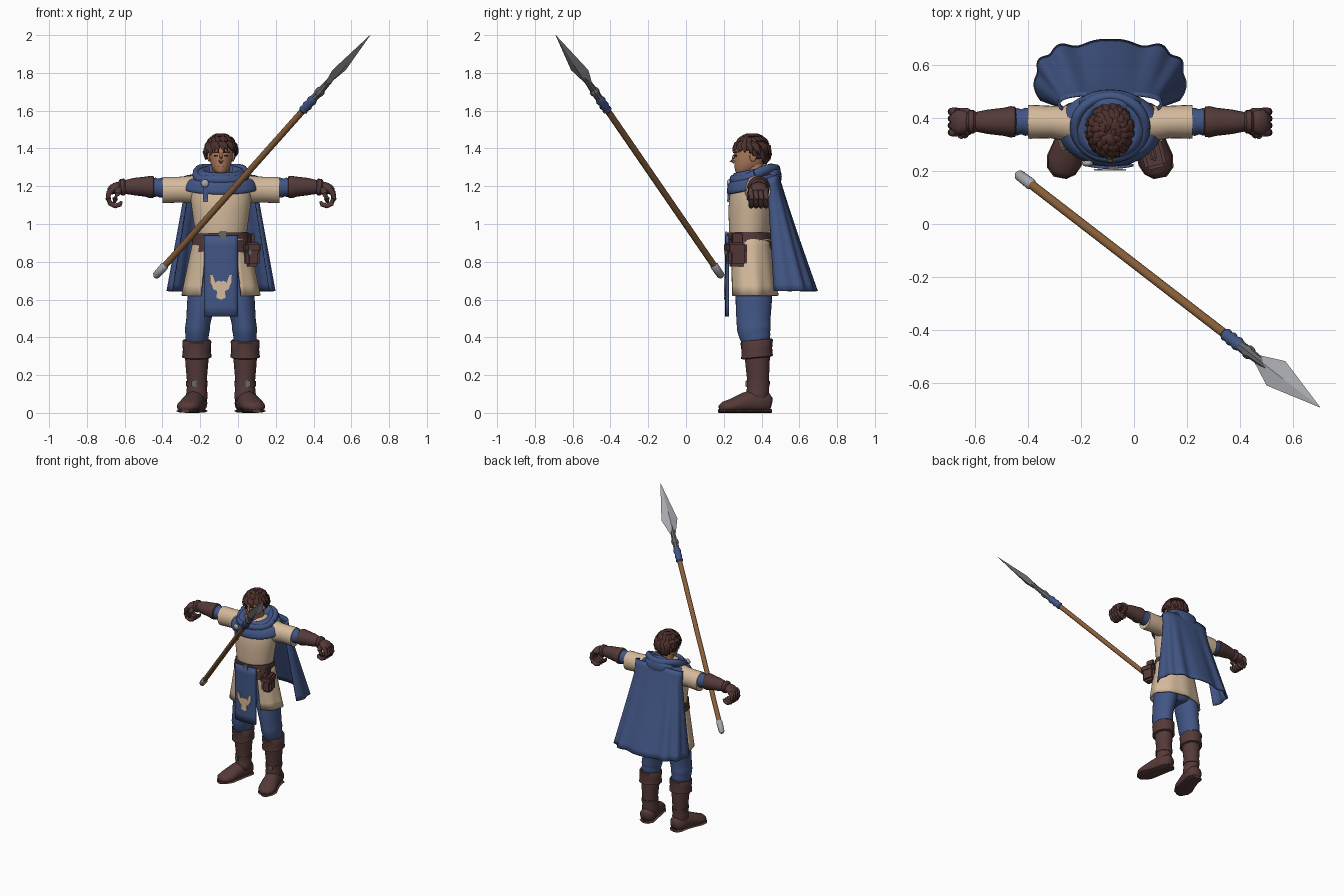
import bpy, bmesh, math, random
from mathutils import Vector, Matrix

random.seed(4)
if "Cube" in bpy.data.objects:
    bpy.data.objects.remove(bpy.data.objects["Cube"])

CX = -0.09  # centre line of the figure
V = Vector


def material(name, r, g, b):
    m = bpy.data.materials.new(name)
    m.use_nodes = True
    m.diffuse_color = (r, g, b, 1)
    m.node_tree.nodes["Principled BSDF"].inputs["Base Color"].default_value = (r, g, b, 1)
    return m


BLUE = material("blue cloth", .054, .092, .235)
CREAM = material("cream cloth", .66, .49, .33)
BROWN = material("brown leather", .09, .042, .04)
HAIR = material("dark brown hair", .075, .03, .025)
SKIN = material("tan skin", .40, .19, .105)
WOOD = material("wood", .25, .115, .042)
STEEL = material("pale steel", .38, .39, .42)
IRON = material("dark iron", .13, .135, .15)
DARK = material("near black", .02, .012, .012)


def finish(name, bm, mat, subdiv=0, solid=0, angle=40):
    bmesh.ops.recalc_face_normals(bm, faces=bm.faces)
    me = bpy.data.meshes.new(name)
    bm.to_mesh(me)
    bm.free()
    me.materials.append(mat)
    ob = bpy.data.objects.new(name, me)
    bpy.context.collection.objects.link(ob)
    bpy.ops.object.select_all(action='DESELECT')
    ob.select_set(True)
    bpy.context.view_layer.objects.active = ob
    bpy.ops.object.shade_smooth_by_angle(angle=math.radians(angle))
    if solid:
        m = ob.modifiers.new("thickness", 'SOLIDIFY')
        m.thickness, m.offset = solid, 0
    if subdiv:
        ob.modifiers.new("smooth", 'SUBSURF').levels = subdiv
    return ob


def skin_rings(bm, rings, caps=True):
    rows = [[bm.verts.new(p) for p in r] for r in rings]
    n = len(rows[0])
    for a, b in zip(rows, rows[1:]):
        for i in range(n):
            bm.faces.new((a[i], a[(i + 1) % n], b[(i + 1) % n], b[i]))
    if caps:
        bm.faces.new(rows[0])
        bm.faces.new(rows[-1])


def loft(name, rings, mat, n=24, tilt=(0, 0), x=CX, caps=True, **kw):
    """Stack of horizontal ovals given as (z, rx, ry, cy)."""
    bm = bmesh.new()
    circle = [(math.cos(i * math.tau / n), math.sin(i * math.tau / n)) for i in range(n)]
    skin_rings(bm, [[V((x + rx * c, cy + ry * s, z + tilt[0] * rx * c + tilt[1] * ry * s))
                     for c, s in circle] for z, rx, ry, cy in rings], caps)
    return finish(name, bm, mat, **kw)


def add_tube(bm, path, radii, n=12, floor=None):
    path = [V(p) for p in path]
    rings = []
    for i, p in enumerate(path):
        t = (path[min(i + 1, len(path) - 1)] - path[max(i - 1, 0)]).normalized()
        up = V((0, 0, 1)) if abs(t.z) < .95 else V((0, 1, 0))
        side = t.cross(up).normalized()
        top = side.cross(t)
        r = radii[i]
        a, b = r if isinstance(r, tuple) else (r, r)
        ring = [p + side * a * math.cos(k * math.tau / n) + top * b * math.sin(k * math.tau / n)
                for k in range(n)]
        if floor is not None:
            for q in ring:
                q.z = max(q.z, floor)
        rings.append(ring)
    skin_rings(bm, rings)


def tube(name, path, radii, mat, n=16, floor=None, **kw):
    bm = bmesh.new()
    add_tube(bm, path, radii, n, floor)
    return finish(name, bm, mat, **kw)


def sheet(name, f, nu, nv, mat, **kw):
    bm = bmesh.new()
    g = [[bm.verts.new(f(i / nu, j / nv)) for i in range(nu + 1)] for j in range(nv + 1)]
    for j in range(nv):
        for i in range(nu):
            bm.faces.new((g[j][i], g[j][i + 1], g[j + 1][i + 1], g[j + 1][i]))
    return finish(name, bm, mat, **kw)


def box(name, loc, size, mat, turn=0, bevel=.008):
    bm = bmesh.new()
    m = Matrix.Translation(loc) @ Matrix.Rotation(turn, 4, 'Z') @ Matrix.Diagonal((*size, 1))
    bmesh.ops.create_cube(bm, size=1, matrix=m)
    if bevel:
        bmesh.ops.bevel(bm, geom=bm.edges[:], offset=bevel, segments=2, affect='EDGES')
    return finish(name, bm, mat)


def ball(name, loc, size, mat):
    bm = bmesh.new()
    bmesh.ops.create_uvsphere(bm, u_segments=20, v_segments=12, radius=1,
                              matrix=Matrix.Translation(loc) @ Matrix.Diagonal((*size, 1)))
    return finish(name, bm, mat)


def spow(x, p):
    return math.copysign(abs(x) ** p, x)


# Torso and open-fronted skirt
loft("tunic_body", [(.9, .135, .105, .335), (.95, .137, .107, .335), (1.05, .152, .117, .34),
                    (1.14, .165, .12, .345), (1.21, .165, .11, .355), (1.26, .12, .09, .365),
                    (1.28, .07, .06, .37)], CREAM, subdiv=1)


def skirt(u, v):
    a = -math.pi / 2 + .56 + u * (math.tau - 1.12)
    wave = 1 + .025 * v * math.sin(a * 9)
    return (CX + (.138 + .064 * v) * wave * math.cos(a),
            .335 + .02 * v + (.11 + .016 * v) * wave * math.sin(a), .94 - .32 * v)


sheet("tunic_skirt", skirt, 48, 6, CREAM, solid=.012)
sheet("tabard", lambda u, v: (CX + (u - .5) * .176, .212 + .04 * (u - .5) ** 2, .94 - .43 * v),
      8, 8, BLUE, solid=.01)

# Winged patch on the tabard
half = [(0, .695), (.015, .70), (.03, .69), (.045, .73), (.06, .735), (.058, .69),
        (.04, .655), (.02, .645), (.025, .61), (0, .60)]
outline = half + [(-x, z) for x, z in half[-2:0:-1]]
bm = bmesh.new()
face = bm.faces.new([bm.verts.new((CX + x, .208, z)) for x, z in outline])
ext = bmesh.ops.extrude_face_region(bm, geom=[face])["geom"]
bmesh.ops.translate(bm, vec=(0, -.006, 0), verts=[e for e in ext if isinstance(e, bmesh.types.BMVert)])
finish("tabard_patch", bm, CREAM)

# Belts, buckle and pouch
for name, z, tilt, grow in (("waist_belt", .935, .03, .008), ("hanging_belt", .885, -.16, .014),
                            ("crossed_belt", .885, .14, .011)):
    loft(name, [(z - .018, .141 + grow, .112 + grow, .335), (z + .018, .137 + grow, .11 + grow, .335)],
         BROWN, n=40, tilt=(tilt, 0))
box("belt_buckle", (CX + .01, .214, .937), (.045, .016, .046), IRON, bevel=.004)
box("pouch", (.07, .268, .835), (.075, .1, .12), BROWN, .25, .016)
box("pouch_flap", (.072, .262, .875), (.084, .108, .055), BROWN, .25, .012)
box("pouch_clasp", (.062, .212, .85), (.016, .016, .028), IRON, .25, .003)
box("pouch_strap", (.07, .268, .915), (.024, .06, .07), BROWN, .25, .006)

# Hips
loft("hips", [(.92, .12, .095, .34), (.75, .15, .105, .355), (.64, .135, .1, .36), (.6, .07, .08, .36)],
     BLUE, subdiv=1)

# Legs, boots, arms and gloves, mirrored
for s, side in ((1, "left"), (-1, "right")):
    def P(off, y, z):
        return (CX + s * off, y, z)

    tube(side + "_trouser_leg",
         [P(.08, .36, .72), P(.098, .36, .62), P(.112, .357, .54), P(.122, .357, .47), P(.125, .36, .445),
          P(.127, .362, .415), P(.127, .37, .39), P(.127, .375, .34)],
         [(.08, .1), (.082, .1), (.072, .096), (.064, .09), (.07, .094), (.062, .084), (.065, .084), .055],
         BLUE, subdiv=1)
    bx = CX + s * .128
    loft(side + "_boot_shaft", [(.05, .06, .062, .375), (.1, .058, .062, .378), (.15, .05, .056, .382),
                                (.22, .058, .062, .38), (.3, .064, .068, .377), (.34, .064, .07, .376)],
         BROWN, x=bx, subdiv=1)
    loft(side + "_boot_cuff", [(.29, .066, .072, .376), (.295, .078, .084, .376), (.335, .074, .081, .375),
                               (.378, .077, .086, .374), (.386, .072, .08, .374), (.37, .06, .07, .374)],
         BROWN, x=bx, tilt=(0, .1))
    loft(side + "_ankle_strap", [(.14, .057, .062, .381), (.17, .058, .063, .381)], BROWN, x=bx)
    box(side + "_ankle_buckle", (bx + s * .015, .32, .155), (.026, .012, .034), IRON, bevel=.003)
    tube(side + "_foot", [P(.12, .45, .045), P(.123, .43, .05), P(.135, .37, .06), P(.15, .31, .052),
                          P(.172, .24, .036), P(.183, .2, .03), P(.188, .178, .026)],
         [(.03, .035), (.052, .056), (.054, .066), (.057, .056), (.064, .038), (.052, .03), (.022, .016)],
         BROWN, floor=.012, angle=60)
    tube(side + "_sole", [P(.12, .452, .01), P(.123, .43, .01), P(.135, .37, .01), P(.15, .31, .01),
                          P(.172, .24, .01), P(.184, .2, .01), P(.189, .174, .01)],
         [(.034, .01), (.056, .01), (.054, .01), (.059, .01), (.068, .01), (.056, .01), (.025, .01)],
         BROWN, n=8, floor=0)

    tube(side + "_sleeve", [P(.08, .37, 1.185), P(.15, .378, 1.183), P(.22, .384, 1.182), P(.3, .385, 1.18),
                            P(.31, .385, 1.18), P(.305, .385, 1.18)],
         [(.075, .075), (.068, .074), (.061, .068), (.064, .07), (.063, .069), (.045, .05)], CREAM, n=24)
    tube(side + "_undersleeve", [P(.29, .385, 1.19), P(.32, .385, 1.192), P(.335, .385, 1.193),
                                 P(.35, .385, 1.194), P(.37, .385, 1.195)],
         [.05, .053, .047, .052, .045], BLUE)
    tube(side + "_bracer", [P(.352, .385, 1.196), P(.358, .385, 1.196), P(.375, .385, 1.196),
                            P(.4, .385, 1.198), P(.46, .385, 1.198), P(.505, .385, 1.196),
                            P(.513, .385, 1.196), P(.53, .385, 1.195), P(.538, .385, 1.194)],
         [.045, .057, .059, .053, .046, .037, .044, .044, .034], BROWN, n=20)
    tube(side + "_palm", [P(.525, .385, 1.195), P(.55, .385, 1.195), P(.575, .383, 1.185), P(.597, .382, 1.165)],
         [(.033, .03), (.046, .03), (.05, .028), (.044, .018)], BROWN, subdiv=1)
    bm = bmesh.new()
    for k in range(4):
        y = .345 + k * .026
        add_tube(bm, [P(.575, y, 1.185), P(.593, y, 1.165), P(.597, y, 1.135), P(.585, y, 1.108),
                      P(.56, y, 1.096), P(.535, y, 1.104), P(.526, y, 1.12)],
                 [.015, .016, .015, .0145, .014, .013, .007], 10)
    add_tube(bm, [P(.54, .355, 1.185), P(.55, .338, 1.16), P(.56, .335, 1.135), P(.563, .345, 1.115)],
             [.018, .017, .015, .008], 10)
    finish(side + "_glove_fingers", bm, BROWN, angle=60)

    # Features of the face on this side
    ball(side + "_ear", P(.063, .355, 1.355), (.01, .018, .025), SKIN)
    box(side + "_eye", P(.026, .262, 1.362), (.022, .008, .009), DARK, s * .35, 0)
    box(side + "_eyebrow", P(.027, .259, 1.38), (.034, .009, .007), HAIR, s * .35, 0)

# Head
loft("neck", [(1.22, .05, .05, .365), (1.33, .045, .05, .36)], SKIN)
loft("head", [(1.265, .022, .03, .3), (1.275, .034, .05, .31), (1.305, .053, .075, .33),
              (1.34, .061, .086, .342), (1.38, .064, .091, .347), (1.42, .06, .085, .35),
              (1.45, .04, .055, .352)], SKIN, subdiv=1)
tube("nose", [(CX, .264, 1.375), (CX, .25, 1.35), (CX, .243, 1.335), (CX, .256, 1.326)],
     [.006, .009, .012, .007], SKIN, n=8, angle=60)
box("mouth", (CX, .262, 1.303), (.03, .008, .004), DARK, 0, 0)

# Hair: a skull cap cut at the hairline, covered in overlapping locks
bm = bmesh.new()
bmesh.ops.create_uvsphere(bm, u_segments=28, v_segments=18, radius=1,
                          matrix=Matrix.Translation((CX, .353, 1.375)) @ Matrix.Diagonal((.077, .091, .09, 1)))
low = [v for v in bm.verts if v.co.z < 1.40 - max(0, v.co.y - .30) * .8]
bmesh.ops.delete(bm, geom=low, context='VERTS')
finish("hair_cap", bm, HAIR, solid=.006)
bm = bmesh.new()
for layer, (start, drop, count) in enumerate(((.12, .62, 13), (.45, 1.05, 19), (.8, 1.5, 23))):
    for k in range(count):
        a = math.tau * (k + random.uniform(-.3, .3)) / count
        back = .5 + .5 * math.sin(a)
        end = drop + (.45 * back + .06 if layer == 2 else 0) + random.uniform(-.1, .08)
        pts = []
        for q, lift in ((0, .97), (.35, 1.07), (.7, 1.1), (1, 1.17)):
            p = start + (end - start) * q
            pts.append((CX + .077 * lift * math.sin(p) * math.cos(a + .25 * q),
                        .35 + .089 * lift * math.sin(p) * math.sin(a + .25 * q),
                        1.378 + .088 * lift * math.cos(p)))
        add_tube(bm, pts, [(.012, .008), (.019, .012), (.014, .009), (.001, .001)], 6)
finish("hair_locks", bm, HAIR, angle=50)

# Cowl with a slack hood behind the neck
loft("cowl", [(1.185, .17, .12, .365), (1.18, .197, .142, .36), (1.2, .2, .146, .36), (1.235, .18, .14, .36),
              (1.25, .158, .128, .36), (1.24, .145, .12, .36), (1.26, .142, .122, .36),
              (1.285, .122, .115, .36), (1.295, .1, .1, .36), (1.28, .08, .085, .36), (1.24, .06, .07, .365)],
     BLUE, n=36, tilt=(0, .2), subdiv=1, angle=80)
bm = bmesh.new()
ring = [math.tau * i / 32 for i in range(33)]
add_tube(bm, [(CX + .132 * math.cos(a), .365 + .115 * math.sin(a),
               1.262 + .035 * math.sin(a) + .008 * math.sin(3 * a)) for a in ring], [(.02, .026)] * 33, 10)
finish("cowl_fold", bm, BLUE, angle=80)
ball("hood", (CX, .452, 1.25), (.12, .055, .07), BLUE)
ball("brooch", (-.175, .228, 1.215), (.021, .012, .021), STEEL)
box("brooch_tab", (-.172, .226, 1.16), (.024, .014, .08), BLUE, 0, .004)
box("brooch_tab_tip", (-.172, .224, 1.125), (.028, .016, .018), IRON, 0, .003)


# Cape
def cape(u, v):
    t = math.pi * u
    s, c = max(0, math.sin(t)), math.cos(t)
    fold = .011 * v * math.sin(t * 13) * (.4 + .6 * s)
    width = .19 + .115 * v + .02 * max(0, 1 - 6 * v)
    depth = .055 + .16 * v ** 1.1
    return (CX + spow(c, .62) * (width * (.85 + .15 * s ** .4) + fold * abs(c)),
            .432 + .035 * v + depth * s ** .7 + fold * s, 1.245 - .6 * v + .02 * s * (1 - v))


sheet("cape", cape, 90, 16, BLUE, solid=.01, angle=60)

# Spear, laid along one straight axis
BUTT, TIP = V((-.44, .19, .72)), V((.7, -.69, 2))


def spear(name, stations, mat, n=16, angle=40):
    tube(name, [BUTT.lerp(TIP, f) for f, r in stations], [r for f, r in stations], mat, n, angle=angle)


spear("spear_shaft", [(.03, .017), (.7, .017), (.73, .016)], WOOD)
spear("spear_butt_cap", [(0, .01), (.006, .02), (.045, .022), (.05, .017)], STEEL)
spear("spear_binding", [(.685, .018), (.69, .025), (.7, .021), (.708, .027), (.718, .021),
                        (.728, .027), (.738, .021), (.745, .018)], BLUE)
spear("spear_socket", [(.73, .02), (.755, .021), (.76, .026), (.77, .026), (.775, .019),
                       (.81, .016), (.84, .01)], IRON, 8, 20)
spear("spear_blade", [(.795, (.018, .014)), (.855, (.058, .015)), (1, (.001, .001))], STEEL, 4, 10)
